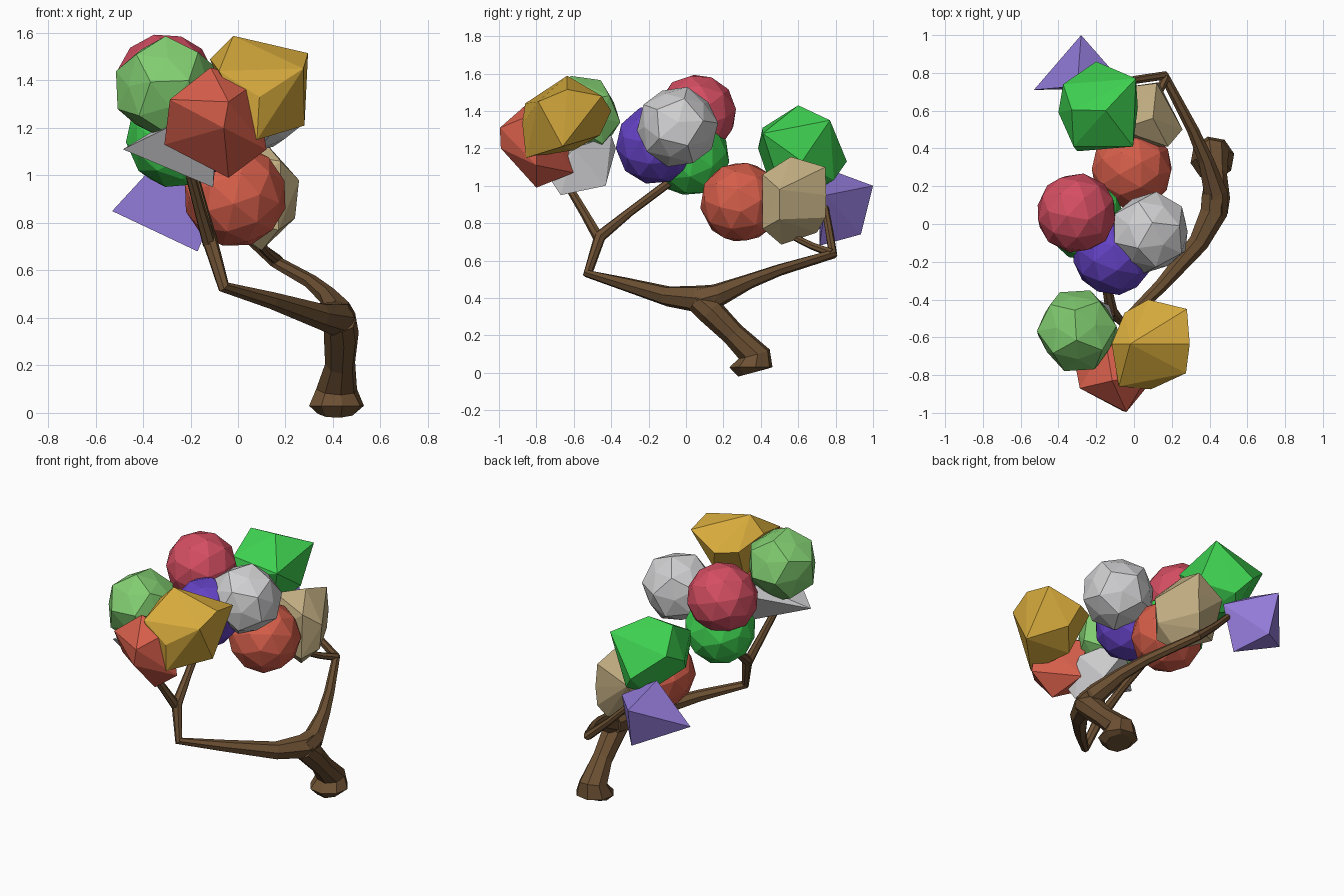
import bpy, bmesh, math
from mathutils import Vector, Euler

if "Cube" in bpy.data.objects:
    bpy.data.objects.remove(bpy.data.objects["Cube"])


def material(name, r, g, b):
    m = bpy.data.materials.new(name)
    lin = [((c / 255 + 0.055) / 1.055) ** 2.4 for c in (r, g, b)]
    m.diffuse_color = (*lin, 1)
    m.use_nodes = True
    m.node_tree.nodes["Principled BSDF"].inputs["Base Color"].default_value = m.diffuse_color
    return m


BARK = material("bark brown", 108, 80, 51)
CRIMSON = material("crimson", 212, 78, 98)
GREY = material("pale grey", 208, 208, 210)
PURPLE = material("deep purple", 100, 66, 196)
LAVENDER = material("lavender", 146, 122, 216)
GREEN = material("bright green", 62, 208, 80)
CORAL = material("coral", 214, 94, 74)
LIME = material("light green", 130, 206, 113)
GOLD = material("gold", 214, 170, 60)
TAN = material("tan", 194, 174, 130)


def finish(bm, name, mat):
    bmesh.ops.recalc_face_normals(bm, faces=bm.faces)
    me = bpy.data.meshes.new(name)
    bm.to_mesh(me)
    bm.free()
    me.materials.append(mat)
    ob = bpy.data.objects.new(name, me)
    bpy.context.collection.objects.link(ob)
    return ob


def tube(name, stations, sides=7):
    """Tapered low-poly limb; each station is x, y, z, radius."""
    bm = bmesh.new()
    pts = [Vector(s[:3]) for s in stations]
    rings, side = [], Vector((1, 0.2, 0.1))
    for i, p in enumerate(pts):
        t = Vector((0, 0, 0))
        if i > 0:
            t += (p - pts[i - 1]).normalized()
        if i < len(pts) - 1:
            t += (pts[i + 1] - p).normalized()
        t.normalize()
        side = (side - t * side.dot(t)).normalized()
        up = t.cross(side)
        ring = []
        for k in range(sides):
            a = math.tau * k / sides
            ring.append(bm.verts.new(p + (side * math.cos(a) + up * math.sin(a)) * stations[i][3]))
        rings.append(ring)
    for a, b in zip(rings, rings[1:]):
        for k in range(sides):
            n = (k + 1) % sides
            bm.faces.new((a[k], a[n], b[n], b[k]))
    bm.faces.new(rings[0])
    bm.faces.new(rings[-1])
    return finish(bm, name, BARK)


def hull(name, points, mat):
    """Faceted foliage gem around a few corner points."""
    bm = bmesh.new()
    for p in points:
        bm.verts.new(p)
    bmesh.ops.convex_hull(bm, input=bm.verts)
    loose = [v for v in bm.verts if not v.link_faces]
    bmesh.ops.delete(bm, geom=loose, context='VERTS')
    bmesh.ops.dissolve_limit(bm, angle_limit=0.02, verts=bm.verts, edges=bm.edges)
    return finish(bm, name, mat)


def ball(name, centre, r, mat, turn):
    bm = bmesh.new()
    bmesh.ops.create_icosphere(bm, subdivisions=2, radius=r)
    rot = Euler(turn).to_matrix()
    for v in bm.verts:
        v.co = rot @ v.co + Vector(centre)
    return finish(bm, name, mat)


def pentagon_ball(name, centre, r, mat, turn, peak):
    """Dodecahedron whose pentagons are raised slightly at the middle."""
    bm = bmesh.new()
    bmesh.ops.create_icosphere(bm, subdivisions=1, radius=1)
    rot = Euler(turn).to_matrix()
    pts = [f.calc_center_median().normalized() * r for f in bm.faces]
    pts += [v.co.normalized() * r * peak for v in bm.verts]
    bm.free()
    return hull(name, [rot @ p + Vector(centre) for p in pts], mat)


# Trunk and limbs
tube("trunk", [(.415, .355, .0, .08), (.415, .347, .03, .118), (.415, .365, .1, .088),
               (.43, .25, .21, .064), (.435, .13, .33, .074), (.43, .06, .39, .068)], 8)
tube("front_limb", [(.425, .16, .405, .07), (.42, .06, .395, .074), (.34, -.10, .41, .055),
                    (.14, -.33, .475, .037), (-.06, -.525, .53, .027),
                    (-.12, -.46, .73, .033), (-.15, -.30, .86, .024), (-.2, -.06, 1.04, .024)])
tube("front_twig", [(-.12, -.46, .71, .03), (-.16, -.54, .85, .025), (-.2, -.63, 1.0, .022)])
tube("back_limb", [(.425, .06, .385, .074), (.43, .17, .415, .064), (.38, .34, .49, .041),
                   (.31, .5, .55, .032), (.16, .785, .635, .027),
                   (.02, .765, .76, .022), (-.12, .74, .90, .02)])
tube("back_twig", [(.17, .78, .64, .024), (.12, .67, .68, .02), (.07, .55, .74, .018)])

# Round foliage
ball("crimson_foliage", (-.305, .058, 1.385), .214, CRIMSON, (.3, .2, .5))
ball("purple_foliage", (-.11, -.165, 1.22), .214, PURPLE, (.1, .5, .2))
ball("green_foliage", (-.26, .02, 1.158), .214, GREEN, (.6, .1, .9))
ball("coral_foliage", (-.012, .292, .913), .218, CORAL, (.2, .7, .1))

# Foliage made of pentagons
pentagon_ball("grey_foliage", (.085, -.045, 1.315), .22, GREY, (.4, .3, .2), .91)
pentagon_ball("light_green_foliage", (-.30, -.565, 1.367), .226, LIME, (.2, .5, .7), .87)

# Irregular foliage gems
hull("lavender_foliage", [(-.53, .71, .85), (-.28, 1.0, 1.0), (-.17, .715, .68), (-.26, .935, .74),
                          (-.06, .75, .95), (-.30, .73, 1.10)], LAVENDER)
hull("bright_green_foliage", [(-.33, .605, 1.42), (-.15, .6, 1.43), (.01, .77, 1.35), (.02, .62, 1.13),
                              (-.005, .41, 1.28), (-.32, .41, 1.31), (-.3, .385, 1.2), (-.3, .43, 1.07),
                              (-.4, .59, 1.2), (-.375, .74, 1.28), (-.2, .86, 1.13),
                              (-.1, .5, 1.0), (-.2, .7, .98), (-.12, .79, 1.03)], GREEN)
hull("tan_foliage", [(.10, .56, 1.155), (.12, .745, 1.1), (.257, .5, .98), (.13, .75, .95),
                     (.12, .745, .83), (.24, .5, .82), (.18, .41, 1.06), (.17, .41, .77),
                     (.1, .51, .685), (.08, .7, .75), (-.08, .5, 1.1), (-.08, .72, 1.0),
                     (-.1, .6, .78), (-.1, .42, .84)], TAN)
hull("gold_foliage", [(-.02, -.635, 1.588), (.295, -.635, 1.515), (-.08, -.86, 1.44), (.09, -.875, 1.33),
                      (.275, -.79, 1.45), (.28, -.45, 1.48), (.075, -.4, 1.4), (-.118, -.635, 1.49),
                      (-.05, -.47, 1.41), (.28, -.66, 1.21), (.08, -.855, 1.15), (0, -.6, 1.19),
                      (.12, -.46, 1.27)], GOLD)
hull("front_coral_foliage", [(-.04, -.995, 1.31), (-.287, -.87, 1.32), (-.31, -.75, 1.13), (-.04, -.8, .99),
                             (.12, -.8, 1.11), (.075, -.8, 1.39), (-.115, -.83, 1.455), (-.06, -.99, 1.2),
                             (-.1, -.6, 1.07), (-.15, -.62, 1.33)], CORAL)
hull("front_grey_foliage", [(-.485, -.6, 1.11), (-.105, -.67, .95), (-.13, -.43, 1.0), (-.25, -.375, 1.2),
                            (-.22, -.40, 1.27), (-.3, -.74, 1.2), (-.1, -.73, 1.04), (-.08, -.6, 1.2)], GREY)
